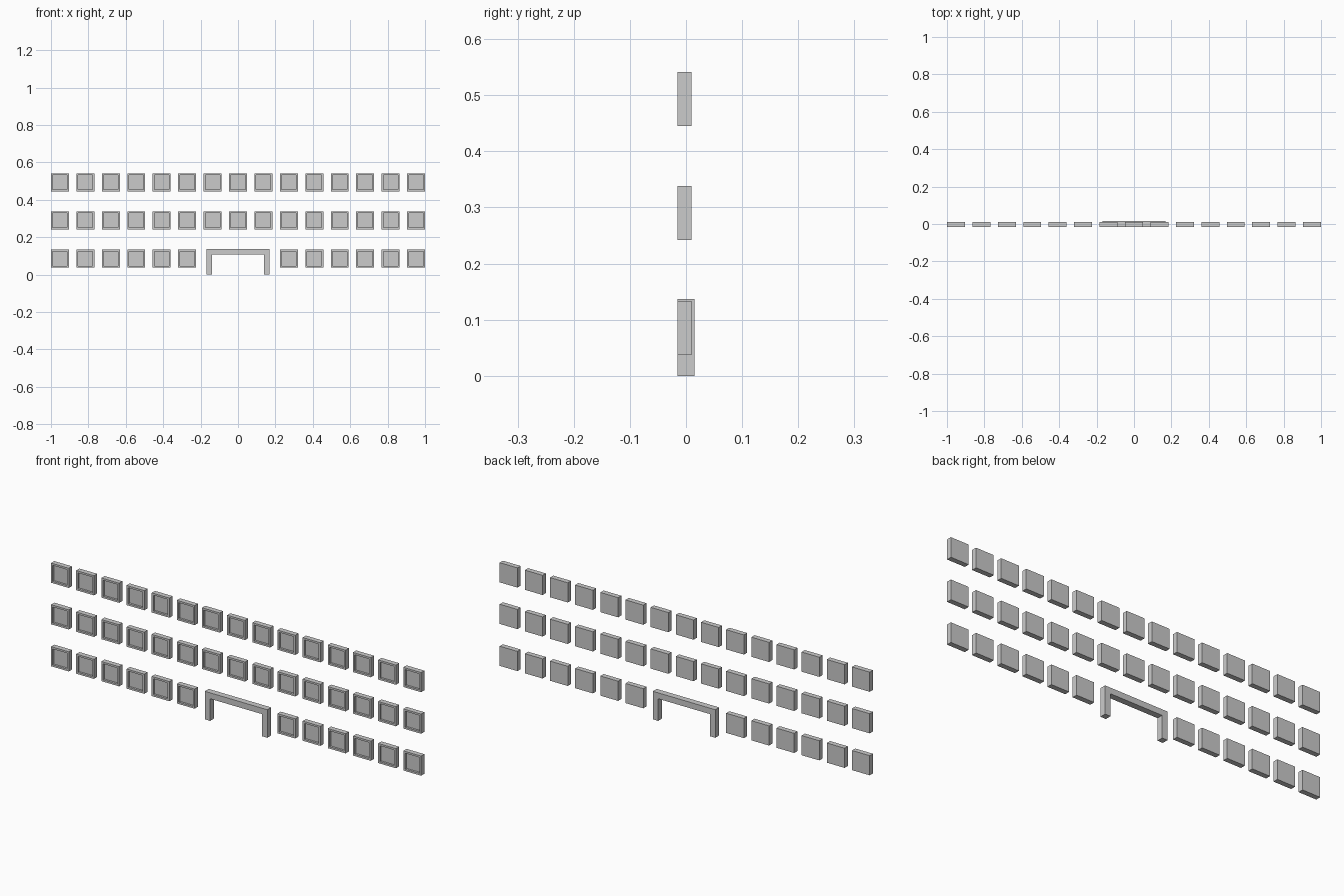
import bpy, bmesh

if "Cube" in bpy.data.objects:
    bpy.data.objects.remove(bpy.data.objects["Cube"])

PITCH, SIZE = 0.136, 0.096
FRONT, BACK = -0.015, 0.010
BORDER, RECESS = 0.013, 0.010


def window_mesh():
    """Square block with a recessed pane on its front face."""
    bm = bmesh.new()
    bmesh.ops.create_cube(bm, size=1)
    for v in bm.verts:
        v.co.x *= SIZE
        v.co.z *= SIZE
        v.co.y = FRONT if v.co.y < 0 else BACK
    bm.normal_update()
    front = min(bm.faces, key=lambda f: f.calc_center_median().y)
    bmesh.ops.inset_region(bm, faces=[front], thickness=BORDER)
    # push the pane back with straight reveal walls
    pane = bmesh.ops.extrude_discrete_faces(bm, faces=[front])["faces"][0]
    for v in pane.verts:
        v.co.y += RECESS
    bmesh.ops.recalc_face_normals(bm, faces=bm.faces)
    mesh = bpy.data.meshes.new("window")
    bm.to_mesh(mesh)
    bm.free()
    return mesh


def profile_solid(name, points, y0, y1):
    """Extrude an x-z outline between two y positions."""
    bm = bmesh.new()
    face = bm.faces.new([bm.verts.new((x, y0, z)) for x, z in points])
    ext = bmesh.ops.extrude_face_region(bm, geom=[face])["geom"]
    for v in ext:
        if isinstance(v, bmesh.types.BMVert):
            v.co.y = y1
    bmesh.ops.recalc_face_normals(bm, faces=bm.faces)
    mesh = bpy.data.meshes.new(name)
    bm.to_mesh(mesh)
    bm.free()
    obj = bpy.data.objects.new(name, mesh)
    bpy.context.collection.objects.link(obj)


# Three rows of windows, leaving a gap for the door in the lowest row
mesh = window_mesh()
for row, z in enumerate((0.085, 0.290, 0.493)):
    for col in range(-7, 8):
        if row == 0 and abs(col) < 2:
            continue
        window = bpy.data.objects.new(f"window_row{row + 1}_{col + 8}", mesh)
        window.location = (col * PITCH, 0, z)
        bpy.context.collection.objects.link(window)

# Door surround: two jambs and a lintel in one outline
W, H, T = 0.169, 0.137, 0.029
half = [(W, H), (W, 0), (W - T, 0), (W - T, H - T)]
outline = half + [(-x, z) for x, z in reversed(half)]
profile_solid("door_surround", outline, -0.015, 0.015)
